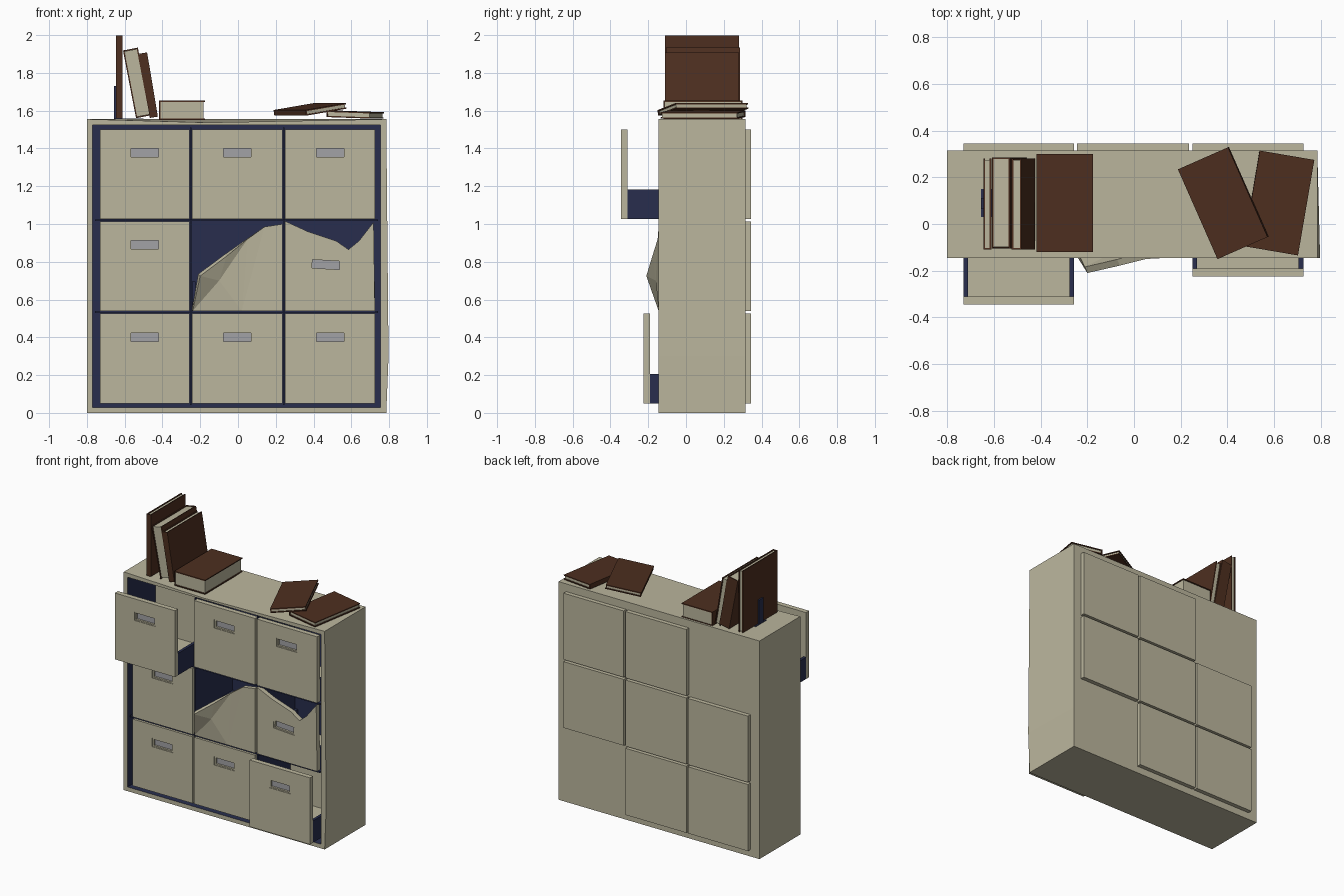
import bpy, bmesh, math
from mathutils import Matrix, Vector

if "Cube" in bpy.data.objects:
    bpy.data.objects.remove(bpy.data.objects["Cube"])


def material(name, rgb):
    m = bpy.data.materials.new(name)
    m.diffuse_color = (*rgb, 1)
    m.use_nodes = True
    m.node_tree.nodes["Principled BSDF"].inputs["Base Color"].default_value = m.diffuse_color
    return m


CREAM = material("cream_paint", (0.50, 0.47, 0.34))
NAVY = material("navy_inside", (0.021, 0.027, 0.075))
BROWN = material("brown_leather", (0.075, 0.028, 0.014))
GREY = material("grey_label", (0.36, 0.36, 0.38))


def finish(bm, name, *mats):
    bmesh.ops.recalc_face_normals(bm, faces=bm.faces)
    me = bpy.data.meshes.new(name)
    bm.to_mesh(me)
    bm.free()
    for m in mats:
        me.materials.append(m)
    ob = bpy.data.objects.new(name, me)
    bpy.context.collection.objects.link(ob)
    return ob


def add_box(bm, lo, hi, mat=0):
    mid = [(a + b) / 2 for a, b in zip(lo, hi)]
    size = [b - a for a, b in zip(lo, hi)]
    vs = bmesh.ops.create_cube(bm, size=1, matrix=Matrix.Translation(mid) @ Matrix.Diagonal((*size, 1)))["verts"]
    for f in {f for v in vs for f in v.link_faces}:
        f.material_index = mat


def box(name, lo, hi, mat):
    bm = bmesh.new()
    add_box(bm, lo, hi)
    return finish(bm, name, mat)


def rect(cx, cz, w, h, turn=0):
    c, s = math.cos(turn), math.sin(turn)
    pts = [(-w / 2, -h / 2), (w / 2, -h / 2), (w / 2, h / 2), (-w / 2, h / 2)]
    return [(cx + x * c - z * s, cz + x * s + z * c) for x, z in pts]


def panel(name, loops, y0, y1, mat):
    """Flat x-z panel with optional hole loops, thickness y0..y1."""
    bm = bmesh.new()
    for loop in loops:
        vs = [bm.verts.new((x, y0, z)) for x, z in loop]
        for i, v in enumerate(vs):
            bm.edges.new((v, vs[i - 1]))
    bmesh.ops.triangle_fill(bm, edges=bm.edges[:], use_beauty=True, use_dissolve=False)
    r = bmesh.ops.extrude_face_region(bm, geom=bm.faces[:], use_keep_orig=True)
    for g in r["geom"]:
        if isinstance(g, bmesh.types.BMVert):
            g.co.y = y1
    return finish(bm, name, mat)


# cabinet shell: open-fronted box, dark inside, slightly worn
bm = bmesh.new()
add_box(bm, (-0.80, -0.145, 0), (0.785, 0.315, 1.555))
front = min(bm.faces, key=lambda f: f.calc_center_median().y)
bmesh.ops.inset_region(bm, faces=[front], thickness=0.042)
r = bmesh.ops.extrude_face_region(bm, geom=[front])
deep = [g for g in r["geom"] if isinstance(g, bmesh.types.BMVert)]
bmesh.ops.translate(bm, verts=deep, vec=(0, 0.435, 0))
if front.is_valid:
    bm.faces.remove(front)
for f in bm.faces:
    if any(v in deep for v in f.verts):
        f.material_index = 1
bmesh.ops.bisect_plane(bm, geom=bm.verts[:] + bm.edges[:] + bm.faces[:], plane_co=(-0.17, 0, 0), plane_no=(1, 0, 0))
bmesh.ops.bisect_plane(bm, geom=bm.verts[:] + bm.edges[:] + bm.faces[:], plane_co=(0, 0, 0.3), plane_no=(0, 0, 1))
for v in bm.verts:
    if v.co.z > 1.55 and v.co.y < -0.14 and abs(v.co.x + 0.17) < 0.01:
        v.co.z = 1.537
    if v.co.x > 0.78 and v.co.y < 0 and abs(v.co.z - 0.3) < 0.01:
        v.co.x = 0.797
finish(bm, "cabinet_shell", CREAM, NAVY)

# dividers
for i, x in enumerate((-0.25, 0.243)):
    box(f"upright_divider_{i}", (x - 0.004, -0.125, 0.043), (x + 0.004, 0.29, 1.512), NAVY)
for i, z in enumerate((0.534, 1.02)):
    box(f"shelf_{i}", (-0.757, -0.135, z - 0.005), (0.742, 0.29, z + 0.005), NAVY)

# drawers: front, label recess, low tray, tall back board
COLS = [(-0.73, -0.256), (-0.244, 0.236), (0.25, 0.725)]
ROWS = [(0.05, 0.525), (0.54, 1.012), (1.027, 1.50)]
PULL = {(0, 2): 0.20, (2, 0): 0.08}
TORN = [(0.25, 0.54), (0.725, 0.54), (0.718, 1.01), (0.64, 0.91), (0.585, 0.865),
        (0.52, 0.91), (0.37, 0.96), (0.25, 1.015)]
for c, (x0, x1) in enumerate(COLS):
    for r, (z0, z1) in enumerate(ROWS):
        tag = f"{c}_{r}"
        y = -0.145 - PULL.get((c, r), 0)
        yb = y + 0.49
        bm = bmesh.new()
        add_box(bm, (x0 + 0.02, y + 0.035, z0), (x1 - 0.02, yb - 0.03, z0 + 0.02), 1)
        for a in (x0, x1 - 0.02):
            add_box(bm, (a, y + 0.035, z0), (a + 0.02, yb - 0.03, z0 + 0.155))
        finish(bm, f"drawer_tray_{tag}", NAVY, CREAM)
        box(f"drawer_back_{tag}", (x0, yb - 0.03, z0), (x1, yb, z1), CREAM)
        if (c, r) == (1, 1):
            continue
        torn = (c, r) == (2, 1)
        lx, lz, turn = (0.465, 0.785, -0.06) if torn else ((x0 + x1) / 2, z0 + 0.35, 0)
        edge = TORN if torn else [(x0, z0), (x1, z0), (x1, z1), (x0, z1)]
        panel(f"drawer_front_{tag}", [edge, rect(lx, lz, 0.165, 0.062, turn)], y, y + 0.035, CREAM)
        panel(f"label_frame_{tag}", [rect(lx, lz, 0.165, 0.062, turn), rect(lx, lz, 0.145, 0.044, turn)],
              y + 0.004, y + 0.03, CREAM)
        panel(f"label_{tag}", [rect(lx, lz, 0.15, 0.05, turn)], y + 0.018, y + 0.028, GREY)

# broken middle drawer front with its corner peeled forwards
bm = bmesh.new()
P = [(-0.24, -0.145, 0.54), (-0.2, -0.21, 0.725), (-0.06, -0.178, 0.83), (0.05, -0.15, 0.92),
     (0.14, -0.145, 0.985), (0.236, -0.145, 1.0), (0.236, -0.145, 0.54), (0.02, -0.145, 0.54),
     (-0.1, -0.16, 0.7)]
v = [bm.verts.new(p) for p in P]
for f in ((0, 8, 1), (1, 8, 2), (8, 3, 2), (0, 7, 8), (7, 3, 8), (7, 4, 3), (7, 6, 4), (6, 5, 4)):
    bm.faces.new([v[i] for i in f])
ob = finish(bm, "broken_drawer_front", CREAM)
if ob.data.polygons[0].normal.y > 0:
    ob.data.flip_normals()
sol = ob.modifiers.new("thickness", "SOLIDIFY")
sol.thickness = 0.03
sol.offset = -1


def book(name, w, l, t, mat):
    """Covers and spine (at local -x) around a page block; placed by a matrix."""
    bm = bmesh.new()
    k = 0.007
    for z in (-t / 2, t / 2 - k):
        add_box(bm, (-w / 2, -l / 2, z), (w / 2, l / 2, z + k))
    add_box(bm, (-w / 2, -l / 2, -t / 2 + k), (-w / 2 + k, l / 2, t / 2 - k))
    add_box(bm, (-w / 2 + k, -l / 2 + 0.006, -t / 2 + k), (w / 2 - 0.006, l / 2 - 0.006, t / 2 - k), 1)
    bmesh.ops.transform(bm, matrix=mat, verts=bm.verts)
    return finish(bm, name, BROWN, CREAM)


def standing(x, y, z, lean, spine_front):
    s = 1 if spine_front else -1
    axes = Matrix(((0, 0, s), (s, 0, 0), (0, 1, 0))).to_4x4()
    return Matrix.Translation((x, y, z)) @ Matrix.Rotation(math.radians(-lean), 4, "Y") @ axes


def lying(x, y, z, turn, tilt):
    return (Matrix.Translation((x, y, z)) @ Matrix.Rotation(math.radians(turn), 4, "Z")
            @ Matrix.Rotation(math.radians(-tilt), 4, "Y"))


# books on top
book("upright_book", 0.39, 0.44, 0.034, standing(-0.628, 0.085, 1.778, 0, True))
book("leaning_book_thick", 0.39, 0.365, 0.08, standing(-0.535, 0.09, 1.747, 10.9, False))
book("leaning_book_thin", 0.39, 0.345, 0.043, standing(-0.474, 0.085, 1.735, 9.5, True))
book("flat_book", 0.243, 0.42, 0.102, lying(-0.297, 0.09, 1.602, 0, 0))
book("lower_right_book", 0.237, 0.415, 0.034, lying(0.62, 0.09, 1.579, -9.7, -2))
book("upper_right_book", 0.237, 0.42, 0.03, lying(0.382, 0.09, 1.607, 23.8, 9))

# bookend
box("bookend_tab", (-0.656, 0.065, 1.555), (-0.645, 0.112, 1.73), NAVY)
box("bookend_base", (-0.656, 0.03, 1.555), (-0.5, 0.15, 1.559), NAVY)
